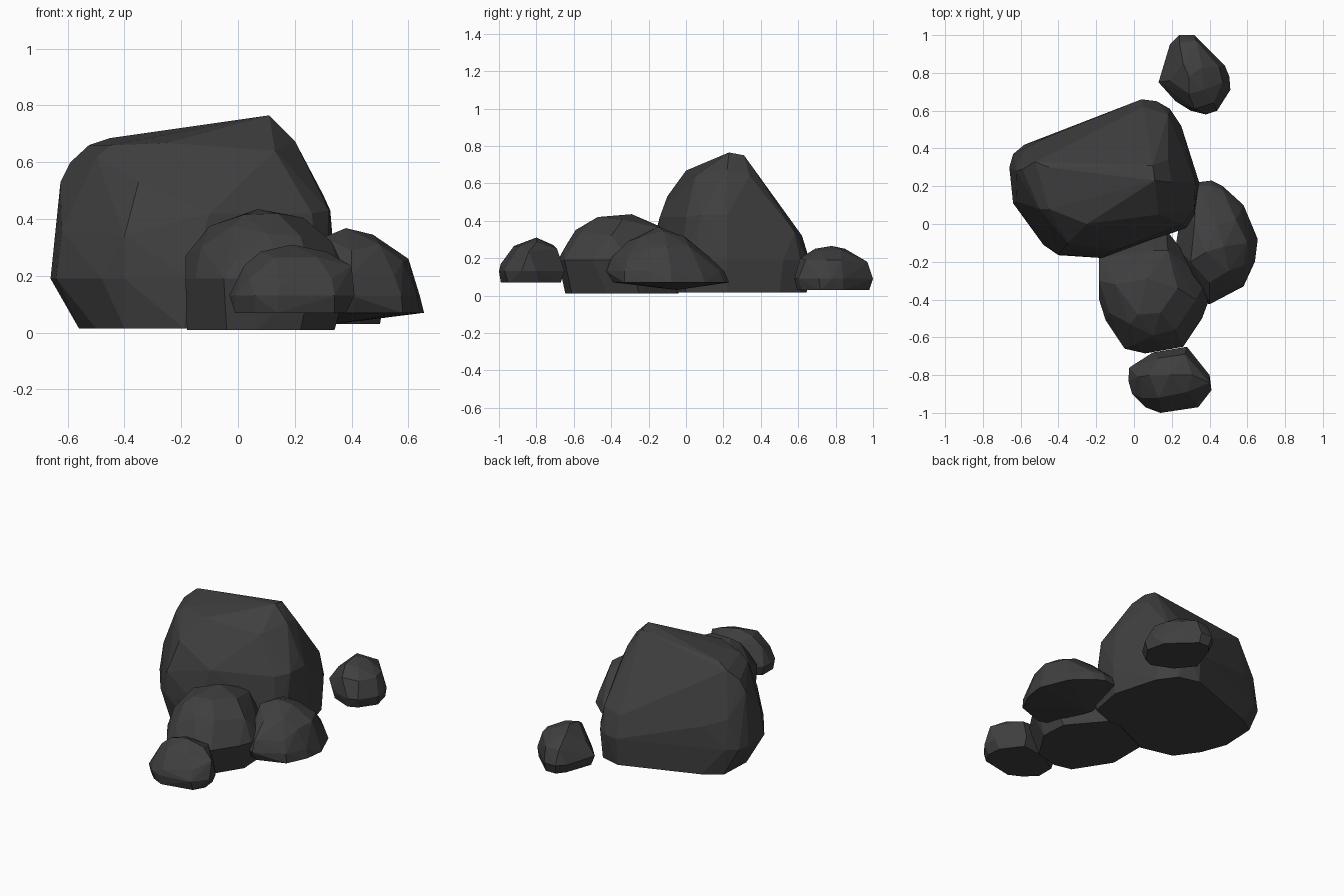
import bpy, bmesh, math

stone = bpy.data.materials.new("dark_stone")
stone.diffuse_color = (0.05, 0.05, 0.05, 1)


def rock(name, base_z, base, belt_z, belt, crown):
    """Faceted stone: hull round a base outline, a widest outline and crown points."""
    bm = bmesh.new()
    pts = [(x, y, base_z) for x, y in base] + [(x, y, belt_z) for x, y in belt] + crown
    for p in pts:
        bm.verts.new(p)
    hull = bmesh.ops.convex_hull(bm, input=bm.verts)
    loose = {v for v in hull["geom_interior"] + hull["geom_unused"]
             if isinstance(v, bmesh.types.BMVert)}
    bmesh.ops.delete(bm, geom=list(loose), context='VERTS')
    # merge nearly coplanar triangles into broad facets
    bmesh.ops.dissolve_limit(bm, angle_limit=math.radians(3), verts=bm.verts, edges=bm.edges)
    bmesh.ops.recalc_face_normals(bm, faces=bm.faces)
    me = bpy.data.meshes.new(name)
    bm.to_mesh(me)
    bm.free()
    me.materials.append(stone)
    bpy.context.collection.objects.link(bpy.data.objects.new(name, me))


# Main boulder with a sloped back and a ridge on top
rock("main_boulder",
     0.015, [(-.56, .18), (-.55, .40), (-.44, .47), (.04, .645), (.17, .61), (.25, .50),
             (.33, .22), (.29, .0), (-.19, -.17), (-.40, -.12), (-.50, .02)],
     0.19, [(-.66, .30), (-.64, .11), (-.48, -.11), (-.40, -.165), (-.17, -.18), (.28, -.02),
            (.32, .04), (.345, .22), (.25, .52), (.19, .61), (.12, .65), (.04, .66),
            (-.46, .47), (-.58, .42), (-.64, .37)],
     [(-.40, -.16, .34), (-.62, .12, .36), (-.10, -.14, .42), (.26, 0, .42), (.32, .08, .43), (.325, .22, .43),
      (.18, .58, .34), (.05, .62, .32), (-.46, .46, .33), (-.58, .40, .38),
      (-.35, -.10, .53), (-.625, .28, .53), (-.59, .29, .60), (-.50, .08, .62),
      (-.525, .33, .66), (-.25, .0, .668), (-.45, .08, .66), (-.45, .30, .685),
      (.11, .23, .765), (.10, .31, .75), (.20, .22, .675), (.18, .34, .64),
      (.30, .20, .485), (.13, .05, .64)])

# Medium stone leaning on the front of the boulder
rock("front_stone",
     0.01, [(-.18, -.16), (-.18, -.40), (-.04, -.62), (.07, -.645), (.22, -.61),
            (.34, -.42), (.33, -.25), (.16, -.05), (.08, -.04)],
     0.19, [(-.185, -.18), (-.185, -.40), (-.15, -.51), (-.05, -.66), (.06, -.685),
            (.26, -.65), (.36, -.50), (.39, -.42), (.38, -.30), (.24, -.13),
            (.17, -.03), (.10, -.03)],
     [(-.185, -.30, .27), (-.13, -.47, .30), (.0, -.64, .27), (.15, -.65, .25),
      (-.10, -.32, .375), (-.02, -.53, .375), (.10, -.59, .35), (.22, -.56, .34),
      (.02, -.48, .415), (.07, -.29, .435), (.14, -.47, .42), (.23, -.34, .405),
      (.33, -.40, .32), (.10, -.14, .37), (.18, -.14, .36)])

# Low stone on the right
rock("right_stone",
     0.07, [(.33, .22), (.41, .23), (.47, .20), (.58, .10), (.655, -.08), (.64, -.20),
            (.58, -.33), (.41, -.39), (.32, -.36), (.24, -.10), (.26, .12)],
     0.13, [(.33, .20), (.41, .205), (.47, .18), (.57, .08), (.64, -.08), (.63, -.20),
            (.575, -.33), (.40, -.425), (.33, -.40), (.22, -.12)],
     [(.34, -.05, .03), (.40, -.40, .20), (.55, -.31, .20), (.60, -.10, .26), (.58, -.22, .25),
      (.40, -.31, .29), (.50, -.25, .31), (.30, -.20, .335), (.38, -.15, .368),
      (.475, -.12, .345), (.44, -.01, .315), (.32, .0, .31), (.54, .02, .26),
      (.38, .12, .21)])

# Small loose stone at the back
rock("back_pebble",
     0.03, [(.15, .76), (.21, .93), (.25, .98), (.32, .98), (.47, .84), (.50, .72),
            (.43, .62), (.37, .595), (.24, .65)],
     0.09, [(.13, .75), (.19, .95), (.24, 1), (.32, 1), (.48, .84), (.505, .78),
            (.51, .71), (.44, .60), (.38, .58), (.30, .60), (.22, .65)],
     [(.32, .61, .20), (.42, .64, .19), (.47, .75, .19), (.45, .83, .19), (.33, .97, .18),
      (.24, .96, .18), (.19, .76, .18), (.29, .69, .25), (.29, .78, .265), (.37, .71, .24),
      (.26, .85, .25), (.36, .83, .245)])

# Small stone at the very front
rock("front_pebble",
     0.07, [(-.01, -.77), (-.01, -.88), (.06, -.95), (.14, -.99), (.34, -.95),
            (.38, -.88), (.37, -.79), (.28, -.67), (.11, -.69)],
     0.13, [(-.025, -.76), (-.03, -.83), (-.01, -.90), (.06, -.97), (.14, -1), (.34, -.97),
            (.41, -.88), (.40, -.80), (.28, -.65), (.10, -.68)],
     [(.02, -.81, .235), (.04, -.92, .19), (.15, -.99, .17), (.33, -.94, .19),
      (.40, -.84, .235), (.08, -.80, .285), (.13, -.92, .265), (.19, -.80, .31),
      (.31, -.80, .285), (.28, -.89, .265), (.13, -.71, .27), (.27, -.69, .25)])
